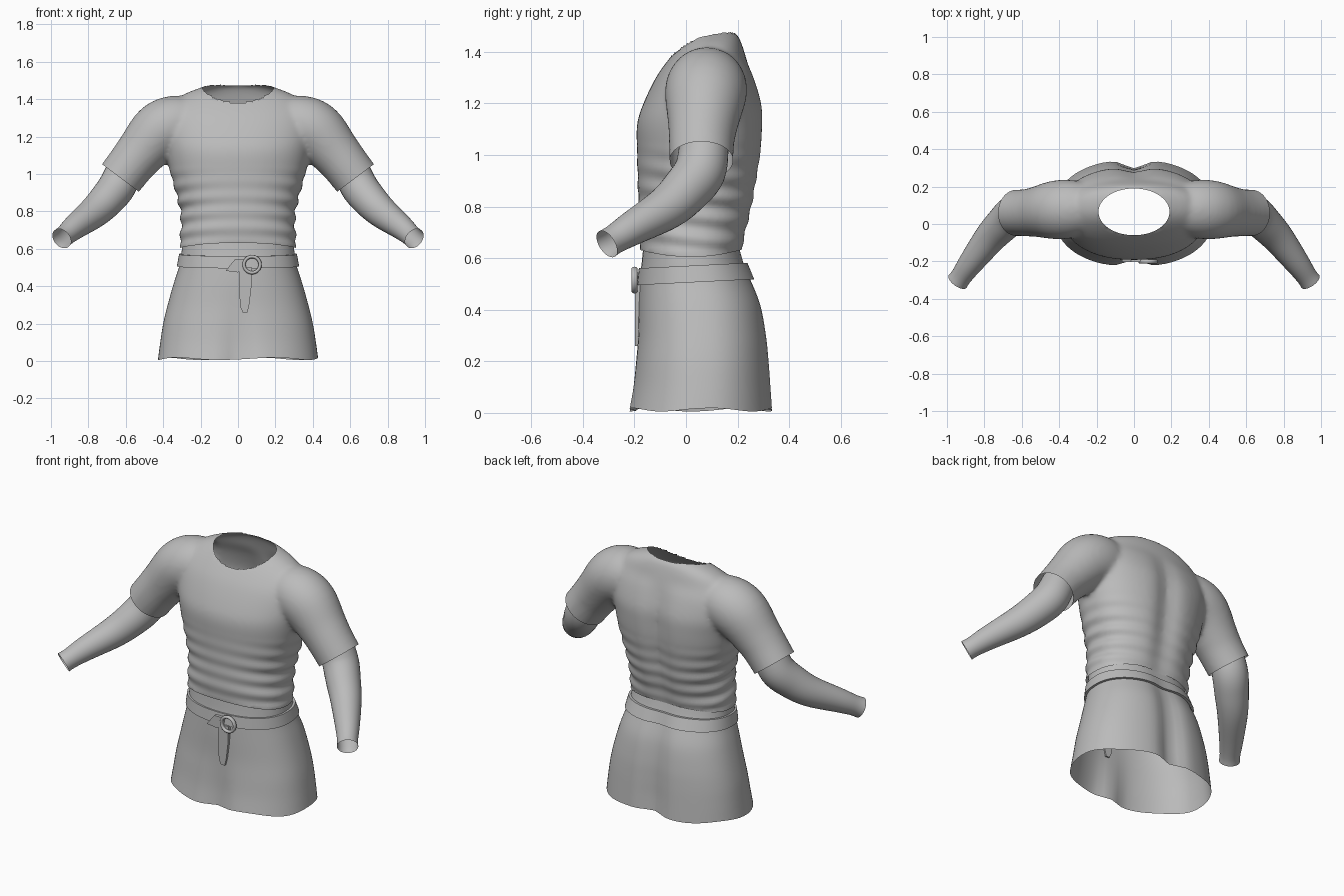
import bpy, bmesh, math
from mathutils import Vector

cube = bpy.data.objects.get("Cube")
if cube:
    bpy.data.objects.remove(cube)

cloth = bpy.data.materials.new("grey_cloth")
cloth.use_nodes = True
GREY = (0.5, 0.5, 0.5, 1)
cloth.diffuse_color = GREY
cloth.node_tree.nodes["Principled BSDF"].inputs["Base Color"].default_value = GREY


def finish(name, bm, angle=50):
    """Turn a bmesh into a smooth shaded, coloured object."""
    mesh = bpy.data.meshes.new(name)
    bm.to_mesh(mesh)
    bm.free()
    obj = bpy.data.objects.new(name, mesh)
    bpy.context.collection.objects.link(obj)
    mesh.materials.append(cloth)
    bpy.ops.object.select_all(action='DESELECT')
    obj.select_set(True)
    bpy.context.view_layer.objects.active = obj
    bpy.ops.object.shade_smooth_by_angle(angle=math.radians(angle))
    return obj


def spline(keys, steps):
    """Catmull-Rom interpolation of a list of equal-length tuples."""
    out = []
    for i in range(len(keys) - 1):
        a, b, c, d = (keys[min(max(i + k, 0), len(keys) - 1)] for k in (-1, 0, 1, 2))
        for s in range(steps):
            t = s / steps
            out.append([q + t / 2 * (r - p + t * (2 * p - 5 * q + 4 * r - e
                        + t * (3 * (q - r) + e - p))) for p, q, r, e in zip(a, b, c, d)])
    return out + [list(keys[-1])]


def bridge(bm, rings, caps=False, loop=False):
    """Skin consecutive rings of points with quads."""
    rows = [[bm.verts.new(p) for p in ring] for ring in rings]
    for lo, hi in zip(rows, rows[1:] + (rows[:1] if loop else [])):
        for i in range(len(lo)):
            j = (i + 1) % len(lo)
            bm.faces.new((lo[i], lo[j], hi[j], hi[i]))
    if caps:
        bm.faces.new(rows[0][::-1])
        bm.faces.new(rows[-1])


def body_ring(z, w, front, back, dent_f=0, dent_b=0, tilt=0, wave=0, n=72):
    """Rounded body section with soft grooves at the front and back centre."""
    mid, pts = (front + back) / 2, []
    for i in range(n):
        a = math.tau * i / n
        c, s = math.cos(a), math.sin(a)
        x = w * math.copysign(abs(c) ** 0.88, c)
        y = mid + (back - front) / 2 * math.copysign(abs(s) ** 0.88, s)
        y += (dent_f if s < 0 else -dent_b) * math.exp(-(x / 0.07) ** 2)
        pts.append((x, y, z + tilt * y + wave * math.sin(5 * a + 1)))
    return pts


def tube_rings(path, n=32):
    """Round sections along a path of (x, y, z, radius)."""
    rings = []
    for i, p in enumerate(path):
        a, b = path[max(i - 1, 0)], path[min(i + 1, len(path) - 1)]
        d = (Vector(b[:3]) - Vector(a[:3])).normalized()
        u = d.cross(Vector((0, 1, 0))).normalized()
        v = d.cross(u)
        rings.append([Vector(p[:3]) + p[3] * (u * math.cos(math.tau * k / n)
                      + v * math.sin(math.tau * k / n)) for k in range(n)])
    return rings


def flip(path):
    return [(-p[0], *p[1:]) for p in path]


def trim(bm, cut):
    """Remove faces where cut > 0 and settle the new edge on the cut line."""
    bmesh.ops.delete(bm, geom=[f for f in bm.faces if cut(f.calc_center_median()) > 0],
                     context='FACES')
    e = 0.001
    axes = [Vector((e, 0, 0)), Vector((0, e, 0)), Vector((0, 0, e))]
    for v in bm.verts:
        if v.is_boundary and abs(cut(v.co)) < 0.03:
            for _ in range(3):
                c = cut(v.co)
                g = Vector([(cut(v.co + a) - c) / e for a in axes])
                if g.length > 0.01:
                    v.co -= g * c / g.length_squared


# Shirt: torso and short sleeves fused into one skin, then opened
torso = [  # height, half width, front, back, front groove, back groove
    (0.54, 0.305, -0.17, 0.22, 0, 0.01), (0.63, 0.312, -0.176, 0.225, 0, 0.015),
    (0.70, 0.305, -0.185, 0.24, 0, 0.02), (0.80, 0.308, -0.185, 0.265, 0, 0.025),
    (0.90, 0.332, -0.187, 0.283, 0, 0.03), (1.02, 0.365, -0.19, 0.30, 0, 0.03),
    (1.12, 0.385, -0.19, 0.305, 0, 0.03), (1.20, 0.40, -0.165, 0.30, 0, 0.025),
    (1.30, 0.40, -0.117, 0.268, 0, 0.015), (1.37, 0.36, -0.068, 0.235, 0, 0),
    (1.425, 0.29, -0.02, 0.218, 0, 0), (1.465, 0.19, 0.02, 0.2, 0, 0),
    (1.485, 0.12, 0.05, 0.17, 0, 0)]
sleeve = [(0.22, 0.08, 1.27, 0.13), (0.33, 0.08, 1.265, 0.155), (0.42, 0.075, 1.225, 0.157),
          (0.52, 0.065, 1.115, 0.135), (0.585, 0.06, 1.035, 0.126), (0.70, 0.06, 0.885, 0.122)]
bm = bmesh.new()
bridge(bm, [body_ring(*k) for k in spline(torso, 4)], caps=True)
for path in (sleeve, flip(sleeve)):
    bridge(bm, tube_rings(spline(path, 5)), caps=True)
bmesh.ops.recalc_face_normals(bm, faces=bm.faces)
shirt = finish("shirt", bm)
remesh = shirt.modifiers.new("fuse", 'REMESH')
remesh.mode = 'VOXEL'
remesh.voxel_size = 0.012
soften = shirt.modifiers.new("soften", 'SMOOTH')
soften.factor = 0.5
soften.iterations = 12
bm = bmesh.new()
bm.from_mesh(shirt.evaluated_get(bpy.context.evaluated_depsgraph_get()).to_mesh())
bpy.data.objects.remove(shirt)


def neck(p):
    return 0.125 * (1 - math.hypot(p.x / 0.19, (p.y - 0.065) / 0.125)) if p.z > 1.2 else -1


def waist(p):
    return 0.605 + 0.7 * (p.y - 0.02) ** 2 - p.z


def cuff(p):
    return (abs(p.x) - 0.63) * 0.6 - (p.z - 0.98) * 0.8 if abs(p.x) > 0.45 else -1


for cut in (neck, waist, cuff):
    trim(bm, cut)

# Soft cloth folds around the waist
bm.normal_update()
for v in bm.verts:
    x, y, z = v.co
    if abs(x) < 0.42 and z < 1.05:
        fade = min(1, (1.05 - z) / 0.2) * min(1, (z - 0.6) / 0.04)
        side = 0.35 + 0.65 * min(1, abs(x) / 0.3) ** 2
        v.co += v.normal * 0.006 * fade * side * math.sin(75 * z + 7 * x * x + 9 * y)
finish("shirt", bm, 70)

# Forearm sleeves
forearm = [(0.60, 0.07, 1.04, 0.095), (0.643, 0.055, 0.94, 0.1), (0.70, 0.0, 0.865, 0.095),
           (0.77, -0.075, 0.795, 0.085), (0.87, -0.205, 0.718, 0.067),
           (0.92, -0.275, 0.675, 0.057), (0.943, -0.307, 0.655, 0.058)]
for name, path in (("left_forearm", forearm), ("right_forearm", flip(forearm))):
    bm = bmesh.new()
    bridge(bm, tube_rings(spline(path, 5)))
    bmesh.ops.recalc_face_normals(bm, faces=bm.faces)
    finish(name, bm, 70)

# Flared skirt with a wavy hem
skirt = [(0.012, 0.428, -0.228, 0.343, 0.035, 0.045), (0.1, 0.416, -0.212, 0.337, 0.025, 0.045),
         (0.2, 0.40, -0.2, 0.33, 0.015, 0.04), (0.3, 0.376, -0.19, 0.32, 0.006, 0.035),
         (0.42, 0.342, -0.185, 0.298, 0, 0.03), (0.52, 0.31, -0.18, 0.258, 0, 0.02),
         (0.58, 0.302, -0.172, 0.23, 0, 0.01), (0.67, 0.292, -0.163, 0.205, 0, 0.01)]
bm = bmesh.new()
bridge(bm, [body_ring(*k, wave=0.007 * max(0, 1 - k[0] / 0.2)) for k in spline(skirt, 5)])
finish("skirt", bm, 70)

# Belt band
bm = bmesh.new()
bridge(bm, [body_ring(*k, tilt=0.05) for k in (
    (0.505, 0.305, -0.17, 0.25, 0, 0.02), (0.505, 0.327, -0.19, 0.274, 0, 0.02),
    (0.57, 0.315, -0.183, 0.245, 0, 0.01), (0.57, 0.29, -0.165, 0.22, 0, 0.01))], loop=True)
finish("belt", bm, 40)

# Ring buckle
bm = bmesh.new()
bridge(bm, [[(0.075 + r * math.cos(a), y, 0.515 + r * math.sin(a))
             for a in (math.tau * i / 40 for i in range(40))]
            for r, y in ((0.043 + 0.009 * math.cos(b), -0.2 + 0.012 * math.sin(b))
                         for b in (math.tau * k / 10 for k in range(10)))], loop=True)
bmesh.ops.recalc_face_normals(bm, faces=bm.faces)
finish("buckle_ring", bm)


# Strap end and folded flap
def plate(name, outline, y, depth):
    bm = bmesh.new()
    face = bm.faces.new([bm.verts.new((x, y, z)) for x, z in outline])
    back = bmesh.ops.extrude_face_region(bm, geom=[face])["geom"]
    bmesh.ops.translate(bm, vec=(0, depth, 0),
                        verts=[g for g in back if isinstance(g, bmesh.types.BMVert)])
    bmesh.ops.recalc_face_normals(bm, faces=bm.faces)
    finish(name, bm, 30)


plate("strap_end", [(0.01, 0.5), (0.005, 0.4), (0.012, 0.29), (0.025, 0.26), (0.05, 0.26),
                    (0.06, 0.3), (0.072, 0.4), (0.075, 0.5)], -0.198, 0.02)
plate("belt_flap", [(-0.065, 0.482), (-0.04, 0.515), (-0.015, 0.545), (0.04, 0.545),
                    (0.04, 0.49), (0.0, 0.474)], -0.202, 0.025)
